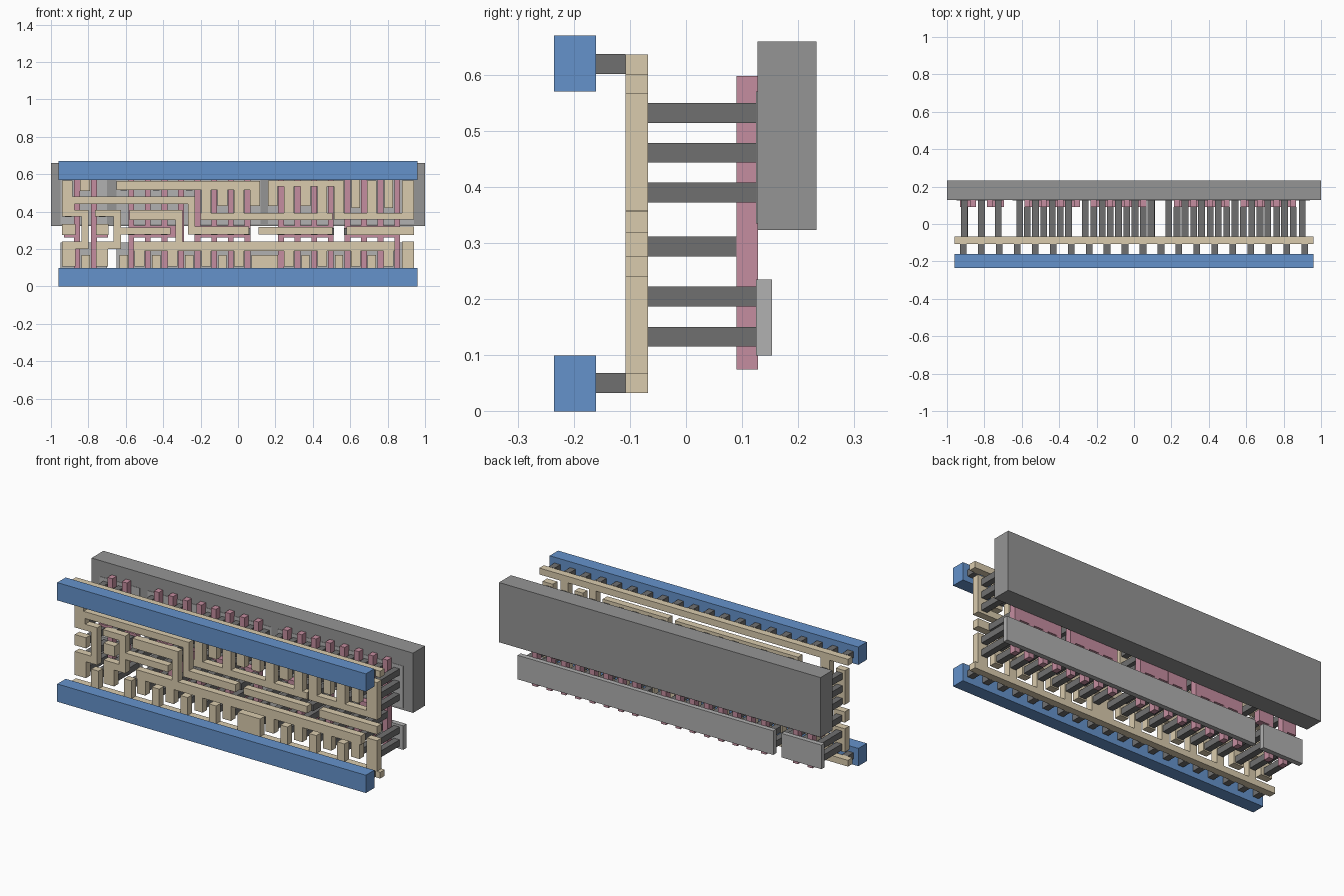
import bpy, bmesh


def material(name, rgb):
    m = bpy.data.materials.new(name)
    m.diffuse_color = (*rgb, 1)
    return m


BEIGE = material("beige_metal", (0.70, 0.60, 0.42))
BLUE = material("blue_metal", (0.13, 0.29, 0.60))
PINK = material("pink_gate", (0.56, 0.27, 0.35))
DARK = material("dark_contact", (0.16, 0.16, 0.16))
GREY = material("grey_well", (0.30, 0.30, 0.30))
LIGHT = material("light_diffusion", (0.44, 0.44, 0.44))


def layer(name, y, rects, mat):
    """Extrude (x0, x1, z0, z1) rectangles through a depth range y."""
    bm = bmesh.new()
    for x0, x1, z0, z1 in rects:
        r = bmesh.ops.create_cube(bm, size=1)
        for v in r["verts"]:
            v.co.x = x0 if v.co.x < 0 else x1
            v.co.y = y[0] if v.co.y < 0 else y[1]
            v.co.z = z0 if v.co.z < 0 else z1
    me = bpy.data.meshes.new(name)
    bm.to_mesh(me)
    bm.free()
    me.materials.append(mat)
    ob = bpy.data.objects.new(name, me)
    bpy.context.collection.objects.link(ob)
    return ob


def fingers(xs, z0, z1, w=0.052):
    return [(x - w / 2, x + w / 2, z0, z1) for x in xs]


def squares(pairs, s=0.0355):
    return [(x - s / 2, x + s / 2, z - s / 2, z + s / 2) for x, z in pairs]


P = 0.0888                                   # gate pitch
GROUP_STARTS = (-0.571, -0.216, 0.23, 0.585)
METAL_Y = (-0.108, -0.068)
LO, HI = (0.133, 0.205), (0.39, 0.461, 0.532)

# Well and diffusion slabs
layer("well", (0.127, 0.233), [(-1, 1, 0.323, 0.659)], GREY)
layer("upper_diffusion", (0.125, 0.153),
      [(-0.95, -0.70, 0.335, 0.57), (-0.65, 0.12, 0.335, 0.57),
       (0.16, 0.94, 0.335, 0.57)], LIGHT)
layer("lower_diffusion", (0.125, 0.153),
      [(-0.95, -0.70, 0.10, 0.235), (-0.65, 0.94, 0.10, 0.235)], LIGHT)

# Gate strips and their contact pads
gates = [s + P * i for s in GROUP_STARTS for i in range(4)]
layer("gate_strips", (0.09, 0.128),
      fingers([-0.86, -0.77] + gates, 0.075, 0.598, 0.031), PINK)
pads = [(s - 0.0155, s + 3 * P + 0.0155, 0.262, 0.325) for s in GROUP_STARTS]
pads += [(-0.93, -0.845, 0.262, 0.325), (-0.785, -0.695, 0.262, 0.325)]
layer("gate_pads", (0.0902, 0.1278), pads, PINK)

# Blue power rails, inner rails and the pegs joining them
layer("bottom_rail", (-0.235, -0.16), [(-0.96, 0.96, 0, 0.10)], BLUE)
layer("top_rail", (-0.235, -0.16), [(-0.96, 0.96, 0.57, 0.67)], BLUE)
layer("rail_pegs", (-0.16, -0.108),
      squares([(-0.912 + 0.096 * i, z) for i in range(20)
               for z in (0.0505, 0.6195)]), DARK)

# Bottom inner rail with stubs rising between the lower fingers
ground = [-0.61, -0.437, -0.26, -0.083, 0.361, 0.54, 0.715]
layer("inner_bottom_rail", METAL_Y,
      [(-0.96, 0.96, 0.033, 0.068), (0.073, 0.213, 0.068, 0.168),
       (0.876, 0.94, 0.068, 0.24)]
      + fingers([-0.815] + ground, 0.068, 0.168, 0.045), BEIGE)

# Top inner rail with stubs hanging down
layer("inner_top_rail", METAL_Y,
      [(-0.96, 0.96, 0.60, 0.636), (-0.845, -0.79, 0.51, 0.60)]
      + fingers([0.63, 0.805], 0.42, 0.60, 0.045), BEIGE)

# Output comb along the bottom, linked up to the left upper bar
out = [-0.527, -0.35, -0.17, 0.005, 0.273, 0.45, 0.63, 0.805]
layer("output_comb", METAL_Y,
      [(-0.56, 0.84, 0.19, 0.24), (-0.335, -0.297, 0.24, 0.355),
       (-0.58, -0.297, 0.355, 0.41)]
      + fingers(out, 0.108, 0.19), BEIGE)

# Upper linking combs
layer("upper_left_comb", METAL_Y,
      [(-0.65, 0.117, 0.515, 0.565)]
      + fingers([-0.083, 0.091], 0.43, 0.515), BEIGE)
layer("upper_middle_comb", METAL_Y,
      [(-0.20, 0.505, 0.355, 0.393)]
      + fingers([-0.17, 0.005, 0.273, 0.45], 0.393, 0.535), BEIGE)
layer("upper_right_comb", METAL_Y,
      [(0.16, 0.566, 0.535, 0.567), (0.514, 0.566, 0.393, 0.535),
       (0.514, 0.94, 0.357, 0.393), (0.876, 0.94, 0.393, 0.567)]
      + fingers([0.186, 0.361], 0.43, 0.535)
      + fingers([0.715], 0.393, 0.567), BEIGE)

# Left routing: two nested tracks leading to the gate bars
layer("outer_track", METAL_Y,
      [(-0.94, -0.885, 0.48, 0.567), (-0.94, -0.23, 0.442, 0.48),
       (-0.267, -0.23, 0.32, 0.442), (-0.267, 0.06, 0.278, 0.32),
       (-0.94, -0.875, 0.375, 0.442), (-0.875, -0.80, 0.375, 0.41),
       (-0.838, -0.80, 0.24, 0.375), (-0.94, -0.80, 0.20, 0.24),
       (-0.94, -0.87, 0.108, 0.20)], BEIGE)
layer("inner_track", METAL_Y,
      [(-0.765, -0.625, 0.375, 0.41), (-0.665, -0.625, 0.24, 0.375),
       (-0.76, -0.625, 0.20, 0.24), (-0.76, -0.695, 0.108, 0.20),
       (-0.625, -0.36, 0.278, 0.315)], BEIGE)

# Input islands and bars
layer("input_islands", METAL_Y,
      [(-0.94, -0.87, 0.275, 0.335), (-0.76, -0.692, 0.275, 0.335)], BEIGE)
layer("input_bars", METAL_Y,
      [(0.11, 0.505, 0.278, 0.317), (0.58, 0.94, 0.275, 0.32)], BEIGE)

# Contacts from the beige metal back to diffusion
c = [(x, z) for x in [-0.905, -0.725] + out + [0.9] for z in LO]
c += [(x, 0.133) for x in [-0.815, 0.094, 0.186] + ground]
c += [(x, z) for x in (-0.17, 0.005, 0.273, 0.45, 0.715, 0.54, 0.9) for z in HI]
c += [(x, z) for x in (-0.083, 0.091, 0.186, 0.361, 0.63, 0.805, -0.908)
      for z in HI[1:]]
c += [(x, 0.532) for x in (-0.815, -0.61, -0.437, -0.26)]
c += [(x, 0.39) for x in (-0.908, -0.725, -0.527, -0.35)]
layer("diffusion_contacts", (-0.068, 0.125), squares(c), DARK)

# Contacts from the beige metal back to the gate pads
g = [x for x in gates if abs(x + 0.305) > 0.02] + [-0.905, -0.725]
layer("gate_contacts", (-0.068, 0.09), squares([(x, 0.294) for x in g]), DARK)
